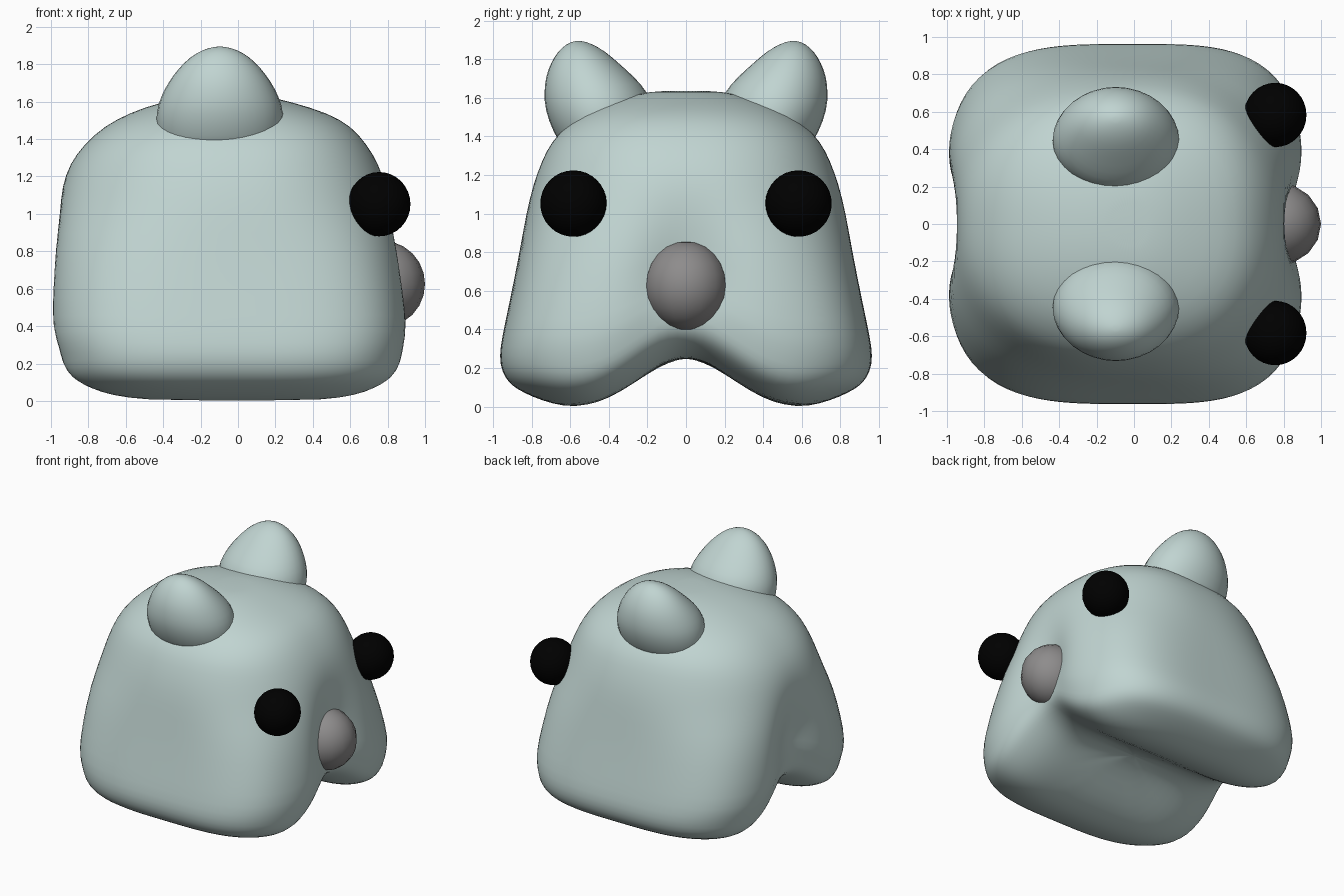
import bpy
import bmesh
import math

if "Cube" in bpy.data.objects:
    bpy.data.objects.remove(bpy.data.objects["Cube"], do_unlink=True)


def material(name, rgb):
    m = bpy.data.materials.new(name)
    m.use_nodes = True
    m.diffuse_color = (*rgb, 1)
    bsdf = m.node_tree.nodes["Principled BSDF"]
    bsdf.inputs["Base Color"].default_value = (*rgb, 1)
    bsdf.inputs["Roughness"].default_value = 0.6
    return m


PALE = material("pale grey teal", (0.53, 0.66, 0.64))
BLACK = material("black", (0, 0, 0))
GREY = material("neutral grey", (0.27, 0.262, 0.262))


def lerp_table(table, t):
    """Linear lookup in a list of (key, value) with rising keys."""
    for (a, va), (b, vb) in zip(table, table[1:]):
        if t <= b:
            f = max(0, (t - a) / (b - a))
            return va + (vb - va) * f
    return table[-1][1]


def loft(name, rings, mat):
    """Skin closed rings of equal length, closing both ends with fans."""
    bm = bmesh.new()
    loops = [[bm.verts.new(p) for p in ring] for ring in rings]
    n = len(loops[0])
    for a, b in zip(loops, loops[1:]):
        for i in range(n):
            j = (i + 1) % n
            bm.faces.new((a[i], a[j], b[j], b[i]))
    for loop in (loops[0], loops[-1]):
        centre = [sum(v.co[k] for v in loop) / n for k in range(3)]
        tip = bm.verts.new(centre)
        for i in range(n):
            bm.faces.new((loop[i], loop[(i + 1) % n], tip))
    bmesh.ops.recalc_face_normals(bm, faces=bm.faces)
    for f in bm.faces:
        f.smooth = True
    mesh = bpy.data.meshes.new(name)
    bm.to_mesh(mesh)
    bm.free()
    mesh.materials.append(mat)
    ob = bpy.data.objects.new(name, mesh)
    bpy.context.collection.objects.link(ob)
    mod = ob.modifiers.new("smooth", "SUBSURF")
    mod.levels = mod.render_levels = 1


def ball(name, centre, radii, mat, segments, rings):
    bpy.ops.mesh.primitive_uv_sphere_add(segments=segments, ring_count=rings,
                                         radius=1, location=centre)
    ob = bpy.context.object
    ob.name = name
    ob.scale = radii
    ob.data.materials.append(mat)
    bpy.ops.object.shade_smooth()


# Head: rounded-box outlines stacked upwards from a grooved underside
# height, half width, reach to the face, reach to the rear, squareness
head_rows = [(.26, .968, .902, .975, 3.6), (.36, .953, .92, 1.012, 3.7),
             (.55, .912, .905, 1.014, 3.5), (.8, .862, .875, 1.005, 3.1),
             (1.0, .828, .84, .985, 2.5), (1.15, .792, .8, .95, 2.35),
             (1.27, .748, .75, .898, 2.35), (1.37, .70, .69, .825, 2.4),
             (1.47, .605, .605, .715, 2.4), (1.54, .5, .48, .58, 2.3),
             (1.6, .35, .28, .41, 2.2), (1.635, .18, .13, .2, 2.1)]
# size of each underside ring, and how far it rises above the lowest level
underside = [(.04, 0), (.15, 0), (.3, 0), (.45, 0), (.6, .004), (.72, .02),
             (.82, .05), (.9, .088), (.95, .125), (.985, .18)]
# groove between the two cheeks: height by distance from the middle
groove = [(0, .25), (.08, .24), (.15, .205), (.3, .1), (.4, .04), (.5, 0),
          (.6, -.012), (.75, 0)]
hollow = [(.2, .06), (.45, .13), (.65, .13), (.85, .06), (1.2, 0)]
fade = [(.26, 1), (.9, 0)]


def head_ring(z, width, to_face, to_rear, power, size=1):
    ring = []
    for k in range(64):
        a = math.tau * k / 64
        c, s = math.cos(a), math.sin(a)
        r = size / (abs(c) ** power + abs(s) ** power) ** (1 / power)
        y = width * r * s
        dent = lerp_table(hollow, z) * math.exp(-(y / .23) ** 2)
        x = ((to_face if c > 0 else to_rear) - dent) * r * c
        lift = lerp_table(groove, abs(y)) * lerp_table(fade, z)
        ring.append((x, y, z + lift))
    return ring


base = head_rows[0][1:]
bottom = [head_ring(rise, *base, size) for size, rise in underside]
loft("head", bottom + [head_ring(*row) for row in head_rows], PALE)

# Ears: height, inner y, outer y, half length along x
ear_rows = [(1.3, .2, .62, .3), (1.42, .17, .695, .345), (1.54, .165, .738, .352),
            (1.63, .19, .742, .323), (1.71, .265, .732, .278),
            (1.78, .345, .705, .224), (1.84, .415, .667, .162),
            (1.88, .485, .62, .09)]
for side, label in ((1, "rear_ear"), (-1, "front_ear")):
    rings = []
    for z, inner, outer, hx in ear_rows:
        ring = []
        for k in range(16):
            a = math.tau * k / 16
            y = (inner + outer) / 2 + (outer - inner) / 2 * math.sin(a)
            ring.append((-.097 + hx * math.cos(a), side * y, z))
        rings.append(ring)
    rings.append([(x * .3 - .068, side * .56 + (y - side * .56) * .3, 1.894)
                  for x, y, z in rings[-1]])
    loft(label, rings, PALE)

# Eyes and nose on the +x face
for side, label in ((1, "rear_eye"), (-1, "front_eye")):
    ball(label, (.755, side * .583, 1.052), (.167, .172, .172), BLACK, 32, 16)
ball("nose", (.77, 0, .625), (.23, .22, .232), GREY, 16, 12)
